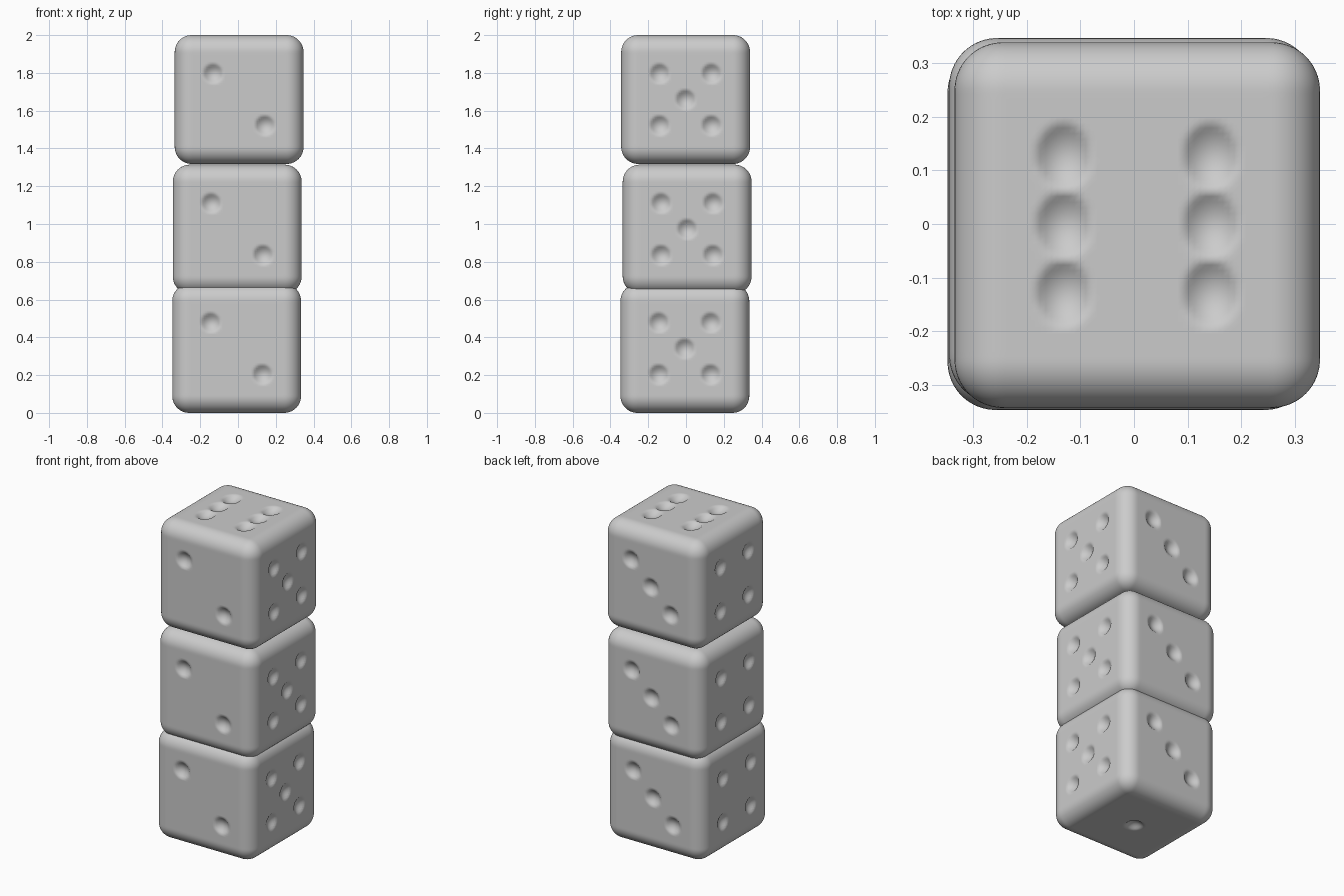
import bpy, bmesh
from mathutils import Vector

if "Cube" in bpy.data.objects:
    bpy.data.objects.remove(bpy.data.objects["Cube"])

H = 0.341      # half size of a die
R = 0.09       # edge rounding
D = 0.137      # pip spacing
DEPTH = 0.026  # pip depth
PR = 0.052     # pip radius

# pips per face: (axis, sign) -> positions in the two remaining axes
corners = [(a, b) for a in (-D, D) for b in (-D, D)]
PIPS = {
    (1, -1): [(-D, D), (D, -D)],
    (1, 1): [(D, D), (0, 0), (-D, -D)],
    (0, 1): corners + [(0, 0)],
    (0, -1): corners,
    (2, 1): [(a, b) for a in (-D, D) for b in (-0.128, 0, 0.128)],
    (2, -1): [(0, 0)],
}


def pip_depth(axis, sign, u, v):
    # the six on top has pips stretched along y
    rv = 0.063 if (axis, sign) == (2, 1) else PR
    best = 0
    for a, b in PIPS[(axis, sign)]:
        q = ((u - a) / PR) ** 2 + ((v - b) / rv) ** 2
        best = max(best, DEPTH * (1 - q))
    return best


def make_die(name, loc):
    bm = bmesh.new()
    bmesh.ops.create_cube(bm, size=2 * H)
    bmesh.ops.subdivide_edges(bm, edges=bm.edges[:], cuts=63, use_grid_fill=True)
    for vert in bm.verts:
        p = vert.co.copy()
        axis = max(range(3), key=lambda i: abs(p[i]))
        sign = 1 if p[axis] > 0 else -1
        u, v = [p[i] for i in range(3) if i != axis]
        # rounded edges and corners
        inner = Vector([max(R - H, min(H - R, c)) for c in p])
        vert.co = inner + (p - inner).normalized() * R
        # pressed-in pips
        vert.co[axis] -= sign * pip_depth(axis, sign, u, v)
    mesh = bpy.data.meshes.new(name)
    bm.to_mesh(mesh)
    bm.free()
    mesh.shade_smooth()
    obj = bpy.data.objects.new(name, mesh)
    obj.location = loc
    bpy.context.collection.objects.link(obj)


# stack of three slightly misaligned dice
make_die("bottom_die", (-0.007, -0.006, 0.341))
make_die("middle_die", (-0.004, 0.006, 0.973))
make_die("top_die", (0.006, -0.002, 1.659))
